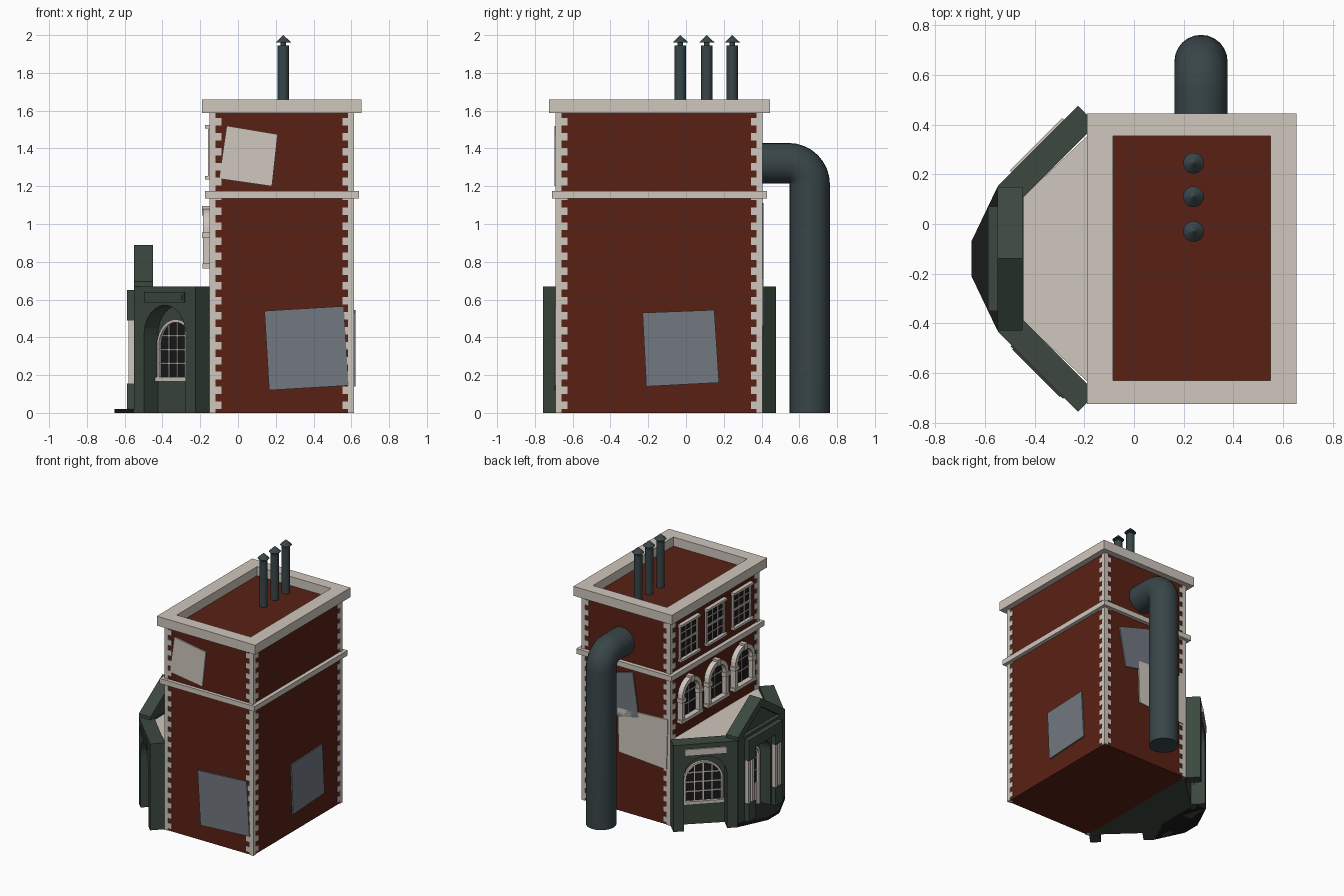
import bpy, bmesh
from math import sin, cos, pi, sqrt
from mathutils import Vector

if "Cube" in bpy.data.objects:
    bpy.data.objects.remove(bpy.data.objects["Cube"])


def material(name, r, g, b):
    m = bpy.data.materials.new(name)
    m.diffuse_color = (r, g, b, 1)
    m.use_nodes = True
    m.node_tree.nodes["Principled BSDF"].inputs["Base Color"].default_value = m.diffuse_color
    return m


BRICK = material("brick", .10, .015, .007)
STONE = material("stone", .63, .57, .51)
GREEN = material("green_paint", .045, .066, .05)
METAL = material("metal", .04, .06, .065)
GREY = material("grey_paper", .17, .19, .22)
BLACK = material("black", .01, .01, .01)


def finish(name, bm, mat, smooth=False):
    bmesh.ops.recalc_face_normals(bm, faces=bm.faces)
    me = bpy.data.meshes.new(name)
    bm.to_mesh(me)
    bm.free()
    me.materials.append(mat)
    ob = bpy.data.objects.new(name, me)
    bpy.context.collection.objects.link(ob)
    if smooth:
        bpy.ops.object.select_all(action='DESELECT')
        ob.select_set(True)
        bpy.context.view_layer.objects.active = ob
        bpy.ops.object.shade_smooth_by_angle(angle=.7)
    return ob


def add_prism(bm, pts, vec):
    face = bm.faces.new([bm.verts.new(p) for p in pts])
    geo = bmesh.ops.extrude_face_region(bm, geom=[face], use_keep_orig=True)["geom"]
    for v in geo:
        if isinstance(v, bmesh.types.BMVert):
            v.co += Vector(vec)


def add_box(bm, x0, x1, y0, y1, z0, z1):
    add_prism(bm, [(x0, y0, z0), (x1, y0, z0), (x1, y1, z0), (x0, y1, z0)], (0, 0, z1 - z0))


def box(name, mat, *dims):
    bm = bmesh.new()
    add_box(bm, *dims)
    return finish(name, bm, mat)


class Wall:
    """Wall plane: u runs to the viewer's right, d points outward, z up."""
    def __init__(self, x, y, nx, ny):
        self.o, self.n = Vector((x, y, 0)), Vector((nx, ny, 0)).normalized()
        self.u = Vector((-self.n.y, self.n.x, 0))

    def prisms(self, name, mat, parts):
        bm = bmesh.new()
        for pts, d0, d1 in parts:
            add_prism(bm, [self.o + self.u * u + self.n * d0 + Vector((0, 0, z)) for u, z in pts],
                      self.n * (d1 - d0))
        return finish(name, bm, mat)


def rect(u0, u1, z0, z1):
    return [(u0, z0), (u1, z0), (u1, z1), (u0, z1)]


def arch(c, w, z0, top, n=14):
    r = w / 2
    return [(c - r, z0)] + [(c - r * cos(pi * i / n), top - r + r * sin(pi * i / n))
                            for i in range(n + 1)] + [(c + r, z0)]


def arched_window(wall, name, c, w, z0, top, d, ring, proj, cols=3, rows=4, door=False):
    wall.prisms(name + "_glass", BLACK, [(arch(c, w, z0, top), d, d + .004)])
    frame = arch(c, w + 2 * ring, z0, top + ring) + arch(c, w, z0, top)[::-1]
    parts = [(frame, d, d + proj)]
    r, low = w / 2, z0
    if door:
        low = z0 + .17
        parts.append((rect(c - r, c + r, z0, low), d, d + .008))
    else:
        parts.append((rect(c - r - ring - .01, c + r + ring + .01, z0 - .025, z0), d, d + proj + .005))
    for i in range(1, cols):
        u = -r + w * i / cols
        parts.append((rect(c + u - .004, c + u + .004, low, top - r + sqrt(r * r - u * u)), d, d + .01))
    for i in range(1, rows):
        z = low + (top - low) * i / rows
        half = sqrt(r * r - max(0, z - top + r) ** 2)
        parts.append((rect(c - half, c + half, z - .004, z + .004), d, d + .01))
    wall.prisms(name + "_frame", STONE, parts)


X0, X1, Y0, Y1, YC = -.15, .615, -.69, .405, -.14

# brick tower, belt course and open cornice
box("brick_tower", BRICK, X0 + .006, X1 - .006, Y0 + .006, Y1 - .006, 0, 1.59)
box("belt_course", STONE, -.175, .64, -.71, .43, 1.135, 1.175)
bm = bmesh.new()
add_box(bm, -.19, -.085, -.725, .445, 1.587, 1.66)
add_box(bm, .55, .655, -.725, .445, 1.587, 1.66)
add_box(bm, -.085, .55, -.725, -.63, 1.587, 1.66)
add_box(bm, -.085, .55, .355, .445, 1.587, 1.66)
finish("cornice", bm, STONE)

# toothed corner stones
bm = bmesh.new()
for cx, sx in ((X0, 1), (X1, -1)):
    for cy, sy in ((Y0, 1), (Y1, -1)):
        add_box(bm, cx, cx + sx * .032, cy, cy + sy * .032, 0, 1.59)
        for i in range(20):
            z = .02 + i * .079
            add_box(bm, cx + sx * .001, cx + sx * .062, cy + sy * .001, cy + sy * .062, z, z + .04)
finish("corner_stones", bm, STONE)

# chimney stacks
for i, y in enumerate((-.03, .11, .245)):
    bm = bmesh.new()
    for r0, r1, z0, z1 in ((.03, .03, 1.585, 1.945), (.014, .014, 1.94, 1.965), (.042, .001, 1.96, 2)):
        g = bmesh.ops.create_cone(bm, cap_ends=True, segments=16, radius1=r0, radius2=r1, depth=z1 - z0)
        bmesh.ops.translate(bm, verts=g["verts"], vec=(.24, y, (z0 + z1) / 2))
    finish(f"chimney_{i}", bm, METAL, True)

# bent pipe on the back
bm = bmesh.new()
R, B, N = .107, .112, 24
path = [(.655, 0, 0)] + [(.543 + B * cos(a), 1.21 + B * sin(a), a)
                         for a in [pi / 2 * i / 8 for i in range(9)]] + [(.38, 1.21 + B, pi / 2)]
rings = []
for y, z, a in path:
    rings.append([bm.verts.new((.27 + R * sin(2 * pi * k / N), y + R * cos(2 * pi * k / N) * cos(a),
                                z + R * cos(2 * pi * k / N) * sin(a))) for k in range(N)])
for p, q in zip(rings, rings[1:]):
    for k in range(N):
        bm.faces.new((p[k], p[(k + 1) % N], q[(k + 1) % N], q[k]))
bm.faces.new(rings[0])
bm.faces.new(rings[-1])
finish("bent_pipe", bm, METAL, True)

# pasted sheets
front, right, back = Wall(0, Y0, 0, -1), Wall(X1, 0, 1, 0), Wall(0, Y1, 0, 1)
for name, wall, mat, pts in (
        ("front_low_sheet", front, GREY, [(.14, .54), (.56, .565), (.585, .145), (.165, .12)]),
        ("front_high_sheet", front, STONE, [(-.06, 1.52), (.21, 1.475), (.18, 1.2), (-.1, 1.24)]),
        ("right_sheet", right, GREY, [(-.23, .53), (.15, .545), (.175, .16), (-.21, .14)]),
        ("back_grey_sheet", back, GREY, [(-.48, 1.02), (-.17, 1.11), (-.12, .77), (-.42, .71)]),
        ("back_pale_sheet", back, STONE, [(-.30, .80), (.13, .82), (.12, .43), (-.29, .46)])):
    wall.prisms(name, mat, [(pts, -.004, .006)])

# upper windows on the street side
street = Wall(X0 + .006, YC, -1, 0)
for i in range(3):
    c = (i - 1) * .325
    arched_window(street, f"arched_window_{i}", c, .18, .79, 1.05, 0, .032, .04, 2, 3)
    street.prisms(f"window_trim_{i}", STONE,
                  [(rect(c - .018, c + .018, 1.045, 1.095), 0, .046)] +
                  [(rect(c + s * .107 - .025, c + s * .107 + .025, .925, .955), 0, .046) for s in (-1, 1)])
    street.prisms(f"sash_glass_{i}", BLACK, [(rect(c - .1, c + .1, 1.25, 1.51), 0, .005)])
    street.prisms(f"sash_frame_{i}", STONE,
                  [(rect(c + s * .104 - .009, c + s * .104 + .009, 1.25, 1.51), 0, .014) for s in (-1, 1)] +
                  [(rect(c - .12, c + .12, z, z + .018), 0, .03) for z in (1.235, 1.505)] +
                  [(rect(c + s * .033 - .003, c + s * .033 + .003, 1.25, 1.51), 0, .01) for s in (-1, 1)] +
                  [(rect(c - .1, c + .1, z - h, z + h), 0, .012)
                   for z, h in ((1.315, .003), (1.38, .008), (1.445, .003))])

# ground floor bay: core, flat roof, three niche walls
bm = bmesh.new()
plan = [(-.14, YC - .54), (-.14, YC + .54), (-.45, YC + .247), (-.45, YC - .247)]
add_prism(bm, [(x, y, 0) for x, y in plan], (0, 0, .64))
finish("bay_core", bm, GREEN)
bm = bmesh.new()
add_prism(bm, [(x, y, .64) for x, y in plan], (0, 0, .018))
finish("bay_roof", bm, STONE)
porch = Wall(-.55, YC, -1, 0)
sides = [Wall(-.3875, YC + s * .454, -1, s) for s in (-1, 1)]


def niche_wall(wall, name, half, w, top):
    pts = [(-half, 0), (-half, .67), (half, .67), (half, 0)] + arch(0, w, 0, top)[::-1]
    wall.prisms(name, GREEN, [(pts, -.105, 0)])


niche_wall(porch, "porch_wall", .29, .22, .56)
arched_window(porch, "door", 0, .15, .02, .48, -.1, .02, .025, 2, 3, True)
for wall, name in zip(sides, ("front", "back")):
    niche_wall(wall, name + "_bay_wall", .23, .31, .57)
    arched_window(wall, name + "_bay_window", 0, .25, .19, .48, -.1, .015, .02, 4, 4)
sides[0].prisms("front_bay_panel", GREEN, [(rect(-.15, .15, .585, .64), 0, .006),
                                           (rect(-.135, .135, .597, .628), 0, .01)])
sides[1].prisms("back_bay_panel", STONE, [(rect(-.15, .15, .585, .635), 0, .01)])

# porch pediment with sunk centre, pilasters, lintel and step
porch.prisms("pediment", GREEN, [
    ([(-.29, .67), (-.29, .695), (0, .89), (.29, .695), (.29, .67), (.23, .67), (0, .825), (-.23, .67)], -.1, 0),
    ([(-.25, .67), (0, .84), (.25, .67)], -.1, -.03)])
porch.prisms("porch_lintel", GREEN, [(rect(-.21, .21, .57, .65), 0, .038)] + [
    (rect(s * .165 - .045, s * .165 + .045, z0, z1), 0, .038)
    for s in (-1, 1) for z0, z1 in ((0, .155), (.49, .575))])
porch.prisms("pilasters", STONE, [
    (rect(s * .165 + t - .014, s * .165 + t + .014, .155, .49), 0, .03) for s in (-1, 1) for t in (-.024, .024)])
bm = bmesh.new()
add_prism(bm, [(-.45, YC - .29, 0), (-.55, YC - .29, 0), (-.655, YC - .07, 0), (-.655, YC + .07, 0),
               (-.55, YC + .29, 0), (-.45, YC + .29, 0)], (0, 0, .02))
finish("door_step", bm, BLACK)
